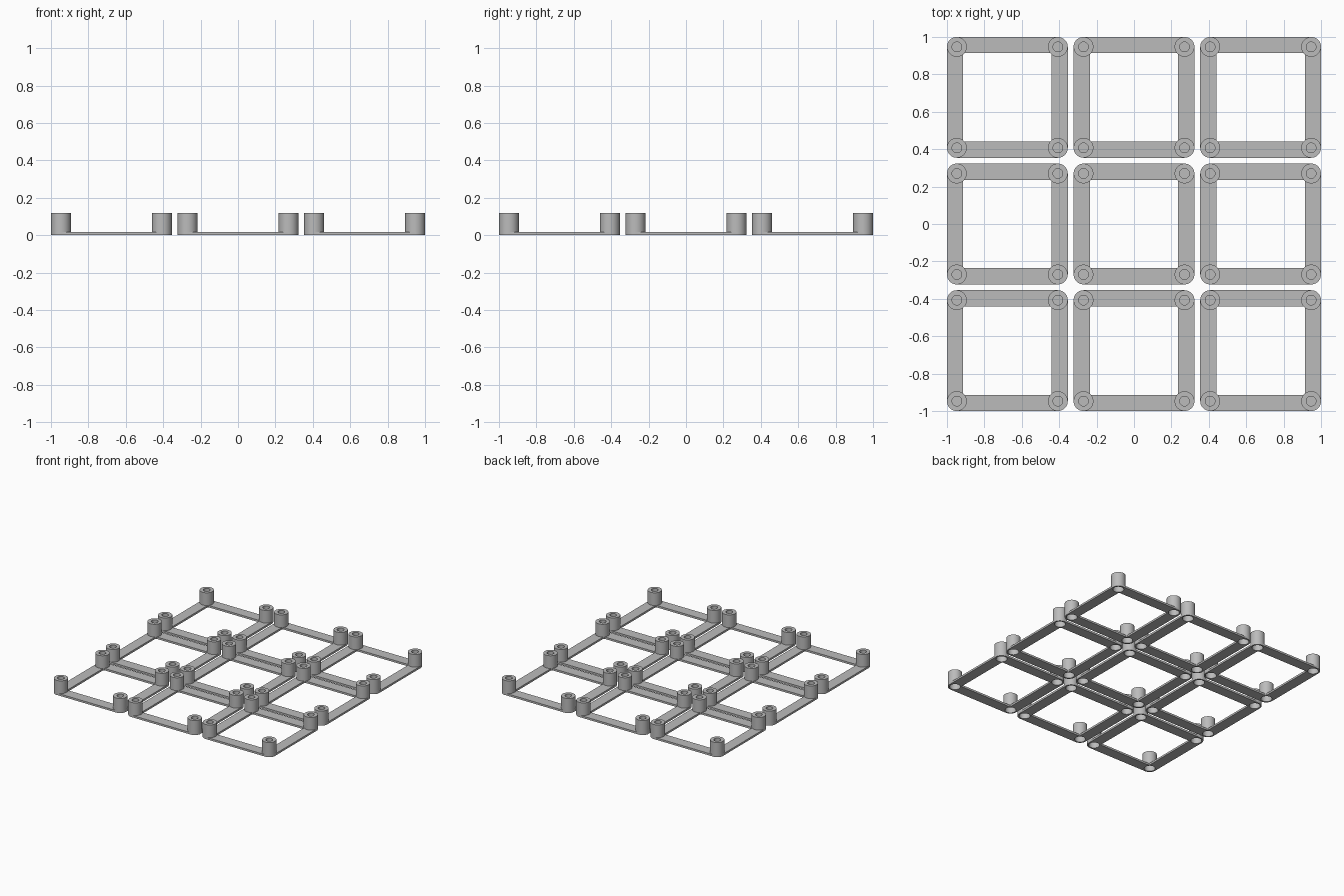
import bpy, bmesh, math
from mathutils import Matrix, Vector

cube = bpy.data.objects.get("Cube")
if cube:
    bpy.data.objects.remove(cube, do_unlink=True)

PITCH, HALF = 0.677, 0.27        # cell spacing, post offset from cell centre
R, H = 0.053, 0.12               # post radius and height
STRIP_W, STRIP_T = 0.087, 0.016  # rail width and thickness

grey = bpy.data.materials.new("plain grey")
grey.use_nodes = True
color = (0.5, 0.5, 0.5, 1)
grey.diffuse_color = color
grey.node_tree.nodes["Principled BSDF"].inputs["Base Color"].default_value = color


def lathe(bm, profile, center, steps=40):
    """Revolve a radius/height profile around a vertical axis."""
    verts = [bm.verts.new((center.x + r, center.y, z)) for r, z in profile]
    edges = [bm.edges.new(pair) for pair in zip(verts, verts[1:])]
    bmesh.ops.spin(bm, geom=verts + edges, cent=center, axis=(0, 0, 1),
                   angle=math.tau, steps=steps, use_merge=True)


def rail(bm, turn):
    """Flat rail between two posts, its ends hollowed to fit round them."""
    end = []
    for i in range(13):
        v = -R + STRIP_W * i / 12
        end.append((HALF - math.sqrt(max(0, (R - 0.002) ** 2 - v * v)), -HALF + v))
    outline = end + [(-x, y) for x, y in reversed(end)]
    face = bm.faces.new([bm.verts.new((x, y, 0)) for x, y in outline])
    result = bmesh.ops.extrude_face_region(bm, geom=[face], use_keep_orig=True)
    top = [v for v in result["geom"] if isinstance(v, bmesh.types.BMVert)]
    bmesh.ops.translate(bm, verts=top, vec=(0, 0, STRIP_T))
    verts = list(set(top) | set(face.verts))
    bmesh.ops.rotate(bm, verts=verts, cent=(0, 0, 0),
                     matrix=Matrix.Rotation(turn, 3, "Z"))


# Post: socket below, solid web, smaller socket in the top
post = [(0, 0.05), (0.041, 0.05), (0.041, 0), (R, 0), (R, H),
        (0.026, H), (0.026, 0.07), (0, 0.07)]

# One square frame: four rails and four corner posts
bm = bmesh.new()
for k in range(4):
    rail(bm, k * math.pi / 2)
for sx in (-1, 1):
    for sy in (-1, 1):
        lathe(bm, post, Vector((sx * HALF, sy * HALF, 0)))
bmesh.ops.remove_doubles(bm, verts=bm.verts, dist=1e-5)
bmesh.ops.recalc_face_normals(bm, faces=bm.faces)
mesh = bpy.data.meshes.new("square_frame")
bm.to_mesh(mesh)
bm.free()
mesh.materials.append(grey)

# Grid of separate frames
names = (("front", "middle", "back"), ("right", "centre", "left"))
bpy.ops.object.select_all(action="DESELECT")
for j, row in enumerate(names[0]):
    for i, column in enumerate(names[1]):
        frame = bpy.data.objects.new(f"frame_{row}_{column}", mesh)
        frame.location = ((i - 1) * PITCH, (j - 1) * PITCH, 0)
        bpy.context.collection.objects.link(frame)

# Smooth the round walls, keep edges sharp
frame.select_set(True)
bpy.context.view_layer.objects.active = frame
bpy.ops.object.shade_smooth_by_angle(angle=math.radians(35))
